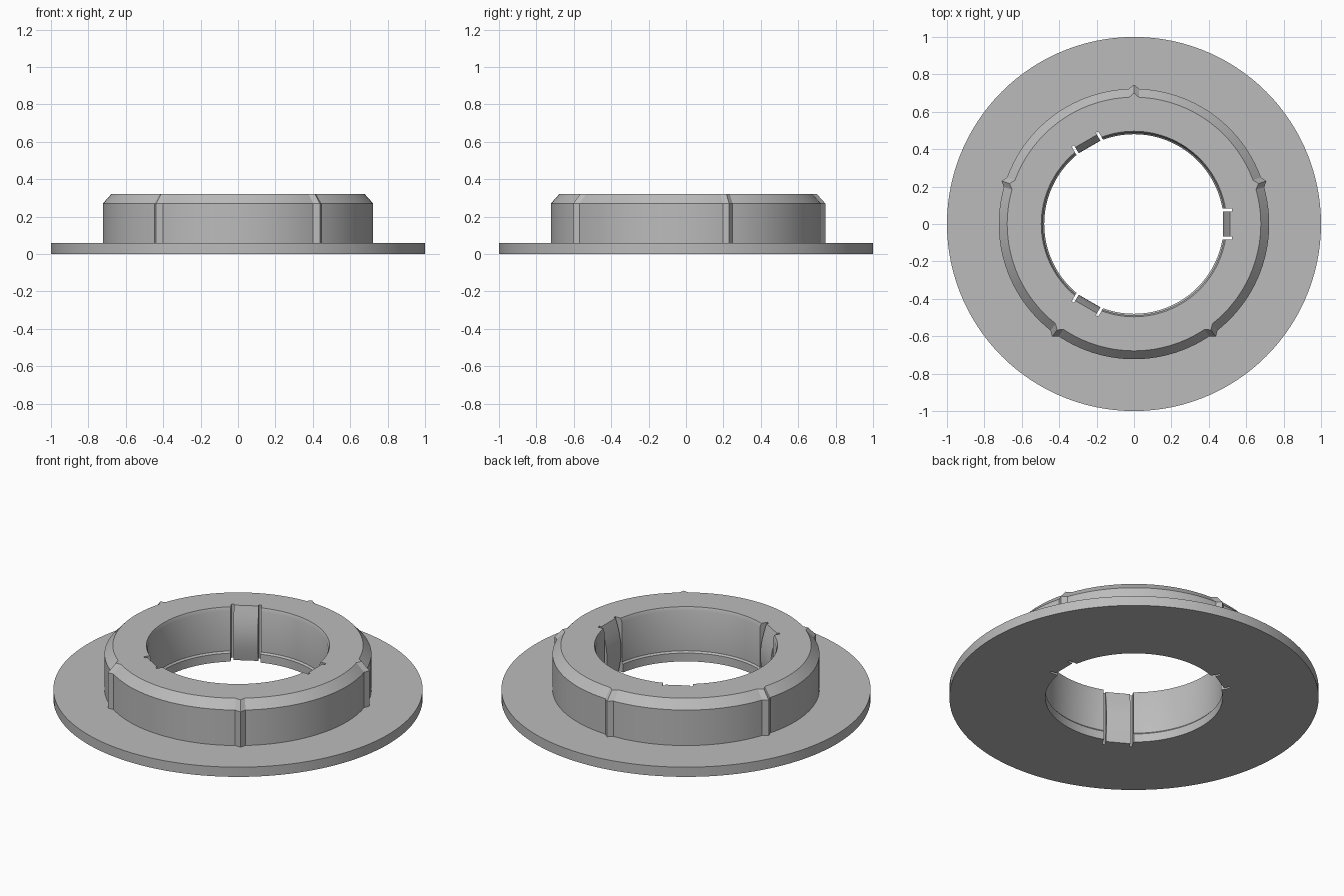
import bpy, bmesh, math
from mathutils import Matrix

if "Cube" in bpy.data.objects:
    bpy.data.objects.remove(bpy.data.objects["Cube"])

grey = bpy.data.materials.new("light grey")
grey.diffuse_color = (0.5, 0.5, 0.5, 1)
grey.use_nodes = True
grey.node_tree.nodes["Principled BSDF"].inputs["Base Color"].default_value = grey.diffuse_color

RIBS = [90 + 72 * k for k in range(5)]
TABS = [0, 120, 240]
RIB_HALF = 2.2        # half width of a rib in degrees
RIB_HEIGHT = 0.022
POCKET = 0.525        # radius of the back of the tab pockets


def finish(name, bm):
    bmesh.ops.recalc_face_normals(bm, faces=bm.faces[:])
    mesh = bpy.data.meshes.new(name)
    bm.to_mesh(mesh)
    bm.free()
    ob = bpy.data.objects.new(name, mesh)
    bpy.context.collection.objects.link(ob)
    mesh.materials.append(grey)
    return ob


def select(ob):
    bpy.ops.object.select_all(action='DESELECT')
    ob.select_set(True)
    bpy.context.view_layer.objects.active = ob


def smooth(ob):
    select(ob)
    bpy.ops.object.shade_smooth_by_angle(angle=math.radians(25))


# Flanged collar: closed profile of (radius, z, follows ribs)
profile = [
    (0.48, 0.0, 0), (1.0, 0.0, 0), (1.0, 0.058, 0),
    (0.723, 0.058, 1), (0.723, 0.27, 1), (0.678, 0.32, 1),
    (0.496, 0.32, 0), (0.488, 0.30, 0), (0.488, 0.06, 0), (0.48, 0.05, 0),
]
angles = set(range(0, 360, 3))
for a in RIBS:
    angles |= {(a - RIB_HALF) % 360, (a + RIB_HALF) % 360}
bm = bmesh.new()
rings = []
for a in sorted(angles):
    bump = RIB_HEIGHT if any((a - r) % 360 == 0 for r in RIBS) else 0
    c, s = math.cos(math.radians(a)), math.sin(math.radians(a))
    rings.append([bm.verts.new(((r + bump * k) * c, (r + bump * k) * s, z))
                  for r, z, k in profile])
n = len(profile)
for i, ring in enumerate(rings):
    nxt = rings[(i + 1) % len(rings)]
    for j in range(n):
        k = (j + 1) % n
        bm.faces.new((ring[j], nxt[j], nxt[k], ring[k]))
collar = finish("flanged_collar", bm)

# Pockets through the bore wall for the spring tabs
bm = bmesh.new()
for a in TABS:
    m = (Matrix.Rotation(math.radians(a), 4, 'Z')
         @ Matrix.Translation(((0.42 + POCKET) / 2, 0, 0.16))
         @ Matrix.Diagonal((POCKET - 0.42, 0.164, 0.6, 1)))
    bmesh.ops.create_cube(bm, size=1, matrix=m)
cutter = finish("pocket_cutter", bm)
cutter.hide_render = True
mod = collar.modifiers.new("pockets", 'BOOLEAN')
mod.operation = 'DIFFERENCE'
mod.solver = 'EXACT'
mod.object = cutter
select(collar)
bpy.ops.object.modifier_apply(modifier=mod.name)
bpy.data.objects.remove(cutter, do_unlink=True)
smooth(collar)

# Spring tabs: inner face bows towards the axis at mid height
STEPS = 12
side = [(POCKET, 0.0)]
for i in range(STEPS + 1):
    t = i / STEPS
    end = 0.494 + 0.018 * t
    side.append((end - 0.027 * math.sin(math.pi * t), 0.32 * t))
side.append((POCKET, 0.32))
for num, a in enumerate(TABS, 1):
    bm = bmesh.new()
    face = bm.faces.new([bm.verts.new((x, -0.067, z)) for x, z in side])
    ext = bmesh.ops.extrude_face_region(bm, geom=[face])
    bmesh.ops.translate(bm, vec=(0, 0.134, 0),
                        verts=[v for v in ext["geom"] if isinstance(v, bmesh.types.BMVert)])
    bmesh.ops.rotate(bm, verts=bm.verts[:], cent=(0, 0, 0),
                     matrix=Matrix.Rotation(math.radians(a), 3, 'Z'))
    smooth(finish(f"spring_tab_{num}", bm))
